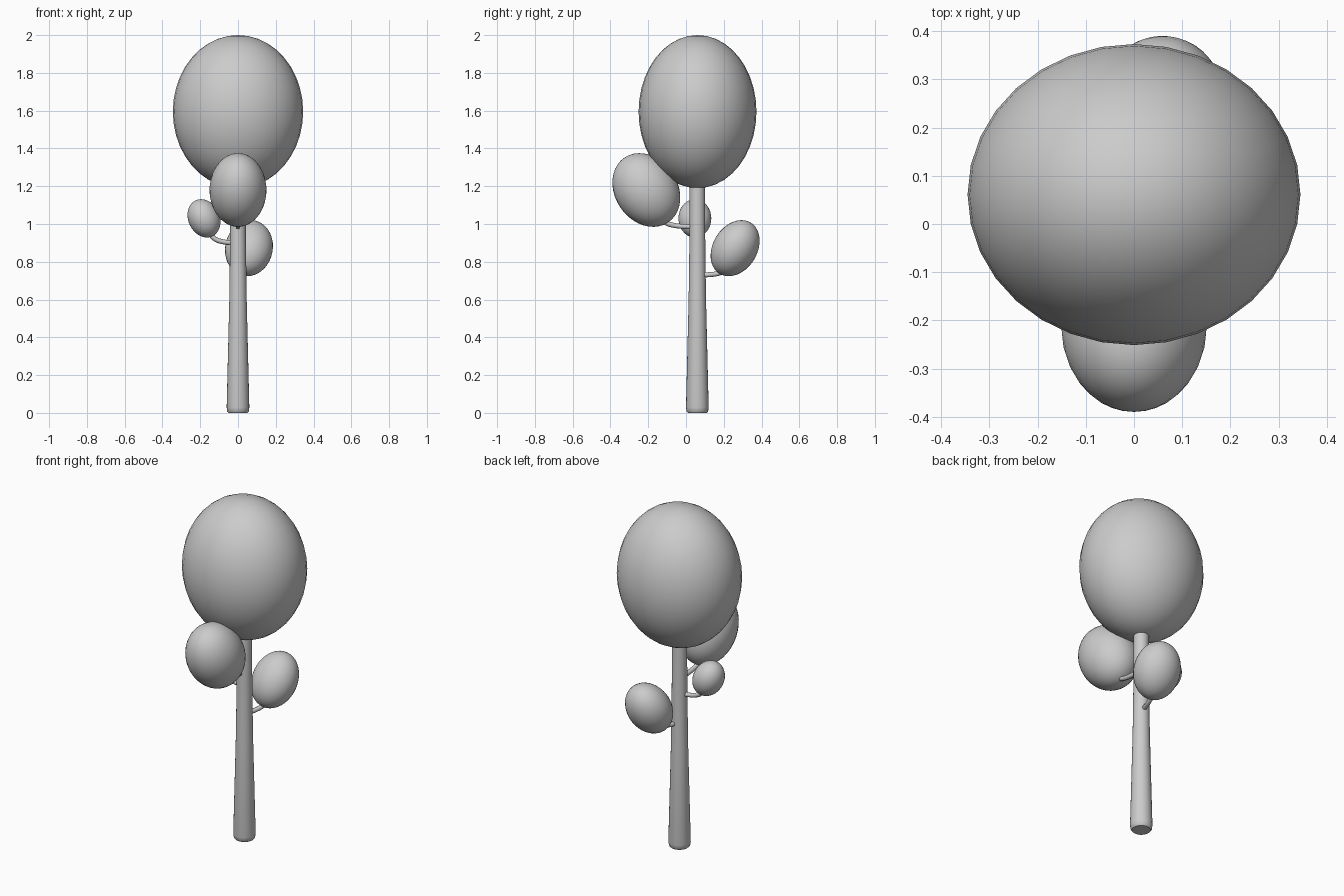
import bpy, bmesh, math
from mathutils import Vector, Matrix

if "Cube" in bpy.data.objects:
    bpy.data.objects.remove(bpy.data.objects["Cube"])

TRUNK = Vector((0, 0.06, 0))


def finish(name, bm, angle=40):
    me = bpy.data.meshes.new(name)
    bm.to_mesh(me)
    bm.free()
    ob = bpy.data.objects.new(name, me)
    bpy.context.collection.objects.link(ob)
    bpy.ops.object.select_all(action='DESELECT')
    bpy.context.view_layer.objects.active = ob
    ob.select_set(True)
    bpy.ops.object.shade_smooth_by_angle(angle=math.radians(angle))
    return ob


def foliage(name, centre, radii, lean=0, heading=0):
    """Ellipsoid leaning outward; heading is the compass angle of the lean from +x."""
    bm = bmesh.new()
    bmesh.ops.create_uvsphere(bm, u_segments=32, v_segments=20, radius=1)
    m = (Matrix.Translation(centre)
         @ Matrix.Rotation(math.radians(heading), 4, 'Z')
         @ Matrix.Rotation(math.radians(lean), 4, 'Y')
         @ Matrix.Diagonal((*radii, 1)))
    bmesh.ops.transform(bm, matrix=m, verts=bm.verts)
    return finish(name, bm)


def branch(name, start_z, end, radius=0.013):
    """Curved tube leaving the trunk level and bending up into the foliage."""
    start = Vector((TRUNK.x, TRUNK.y, start_z))
    end = Vector(end)
    cu = bpy.data.curves.new(name, 'CURVE')
    cu.dimensions = '3D'
    cu.bevel_depth = radius
    cu.bevel_resolution = 2
    cu.use_fill_caps = True
    sp = cu.splines.new('BEZIER')
    sp.bezier_points.add(1)
    a, b = sp.bezier_points
    out = Vector((end.x - start.x, end.y - start.y, 0))
    a.co, b.co = start, end
    a.handle_right, a.handle_left = start + out * 0.7, start - out * 0.3
    b.handle_left = end - Vector((0, 0, 0.06)) - out * 0.1
    b.handle_right = end + Vector((0, 0, 0.06))
    ob = bpy.data.objects.new(name, cu)
    bpy.context.collection.objects.link(ob)


# Trunk: tapered with a rounded foot
profile = [(0.050, 0.0), (0.057, 0.008), (0.060, 0.03), (0.046, 0.6),
           (0.042, 0.9), (0.040, 1.3)]
bm = bmesh.new()
rings = []
N = 24
for r, z in profile:
    rings.append([bm.verts.new(TRUNK + Vector((r * math.cos(2 * math.pi * i / N),
                                               r * math.sin(2 * math.pi * i / N), z)))
                  for i in range(N)])
for lo, hi in zip(rings, rings[1:]):
    for i in range(N):
        j = (i + 1) % N
        bm.faces.new((lo[i], lo[j], hi[j], hi[i]))
bm.faces.new(rings[0][::-1])
bm.faces.new(rings[-1])
finish("trunk", bm)

# Foliage balls
foliage("main_crown", (0, 0.061, 1.595), (0.345, 0.312, 0.405))
foliage("front_foliage", (0, -0.21, 1.18), (0.166, 0.151, 0.207), 34, -90)
foliage("back_foliage", (0.058, 0.26, 0.872), (0.117, 0.127, 0.159), 32, 75)
foliage("left_foliage", (-0.18, 0.047, 1.03), (0.083, 0.087, 0.105), 25, 180)

# Branches
branch("front_branch", 0.985, (0, -0.15, 1.06))
branch("back_branch", 0.73, (0.05, 0.23, 0.80))
branch("left_branch", 0.90, (-0.16, 0.05, 0.98))
